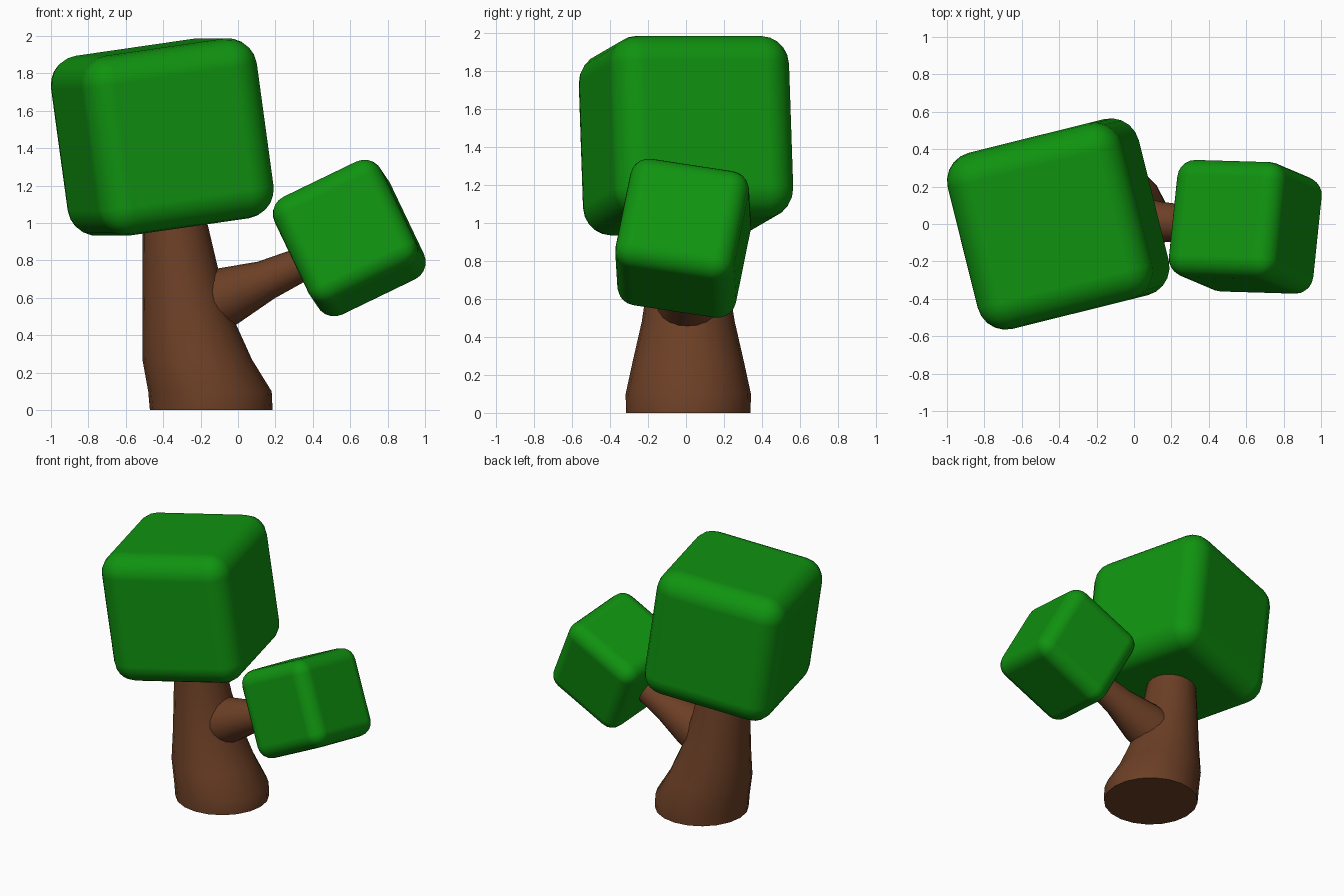
import bpy, bmesh
from math import radians, sin, cos, pi
from mathutils import Vector

old = bpy.data.objects.get("Cube")
if old:
    bpy.data.objects.remove(old, do_unlink=True)


def make_material(name, rgb):
    mat = bpy.data.materials.new(name)
    mat.use_nodes = True
    mat.diffuse_color = (*rgb, 1)
    bsdf = mat.node_tree.nodes["Principled BSDF"]
    bsdf.inputs["Base Color"].default_value = (*rgb, 1)
    return mat


leaf_green = make_material("leaf green", (0.005, 0.29, 0.005))
bark_brown = make_material("bark brown", (0.15, 0.05, 0.019))


def finish(name, bm, mat):
    bmesh.ops.recalc_face_normals(bm, faces=bm.faces)
    mesh = bpy.data.meshes.new(name)
    bm.to_mesh(mesh)
    bm.free()
    mesh.materials.append(mat)
    obj = bpy.data.objects.new(name, mesh)
    bpy.context.collection.objects.link(obj)
    bpy.ops.object.select_all(action='DESELECT')
    obj.select_set(True)
    bpy.context.view_layer.objects.active = obj
    bpy.ops.object.shade_smooth_by_angle(angle=radians(40))
    return obj


def limb(name, rings, axis, sides=20):
    """Loft circles (x, y, z, radius) facing along the axis."""
    bm = bmesh.new()
    across = Vector((0, 1, 0))
    other = across.cross(Vector(axis)).normalized()
    loops = []
    for x, y, z, r in rings:
        centre = Vector((x, y, z))
        loops.append([bm.verts.new(centre + r * (cos(a) * other + sin(a) * across))
                      for a in (2 * pi * i / sides for i in range(sides))])
    for low, high in zip(loops, loops[1:]):
        for i in range(sides):
            j = (i + 1) % sides
            bm.faces.new((low[i], low[j], high[j], high[i]))
    bm.faces.new(loops[0])
    bm.faces.new(loops[-1])
    return finish(name, bm, bark_brown)


def leaf_block(name, size, centre, angles):
    """Rounded cube of foliage."""
    bm = bmesh.new()
    bmesh.ops.create_cube(bm, size=size)
    obj = finish(name, bm, leaf_green)
    obj.data.shade_smooth()
    obj.location = centre
    obj.rotation_euler = [radians(a) for a in angles]
    bevel = obj.modifiers.new("rounding", 'BEVEL')
    bevel.width = size * 0.16
    bevel.segments = 5
    bevel.limit_method = 'NONE'
    bevel.harden_normals = True
    return obj


# Leaning trunk, flared at the foot
limb("trunk", [(-0.143, 0.012, 0, 0.328), (-0.15, 0.012, 0.1, 0.33),
               (-0.218, 0.012, 0.27, 0.293), (-0.265, 0.012, 0.48, 0.245),
               (-0.308, 0.01, 0.75, 0.203), (-0.337, 0.005, 1.0, 0.173),
               (-0.345, 0, 1.15, 0.16)], (0, 0, 1))

# Side branch reaching up to the small block
limb("branch", [(-0.17, 0.01, 0.565, 0.17), (-0.06, 0.01, 0.61, 0.158),
                (0.15, 0.01, 0.695, 0.108), (0.34, 0.005, 0.78, 0.09),
                (0.5, 0, 0.86, 0.08)], (0.9, 0, 0.4))

# Foliage
leaf_block("large_foliage", 0.97, (-0.405, 0, 1.46), (0, -8, 14))
leaf_block("small_foliage", 0.635, (0.595, -0.015, 0.92), (-9.6, -25.8, -1.7))
